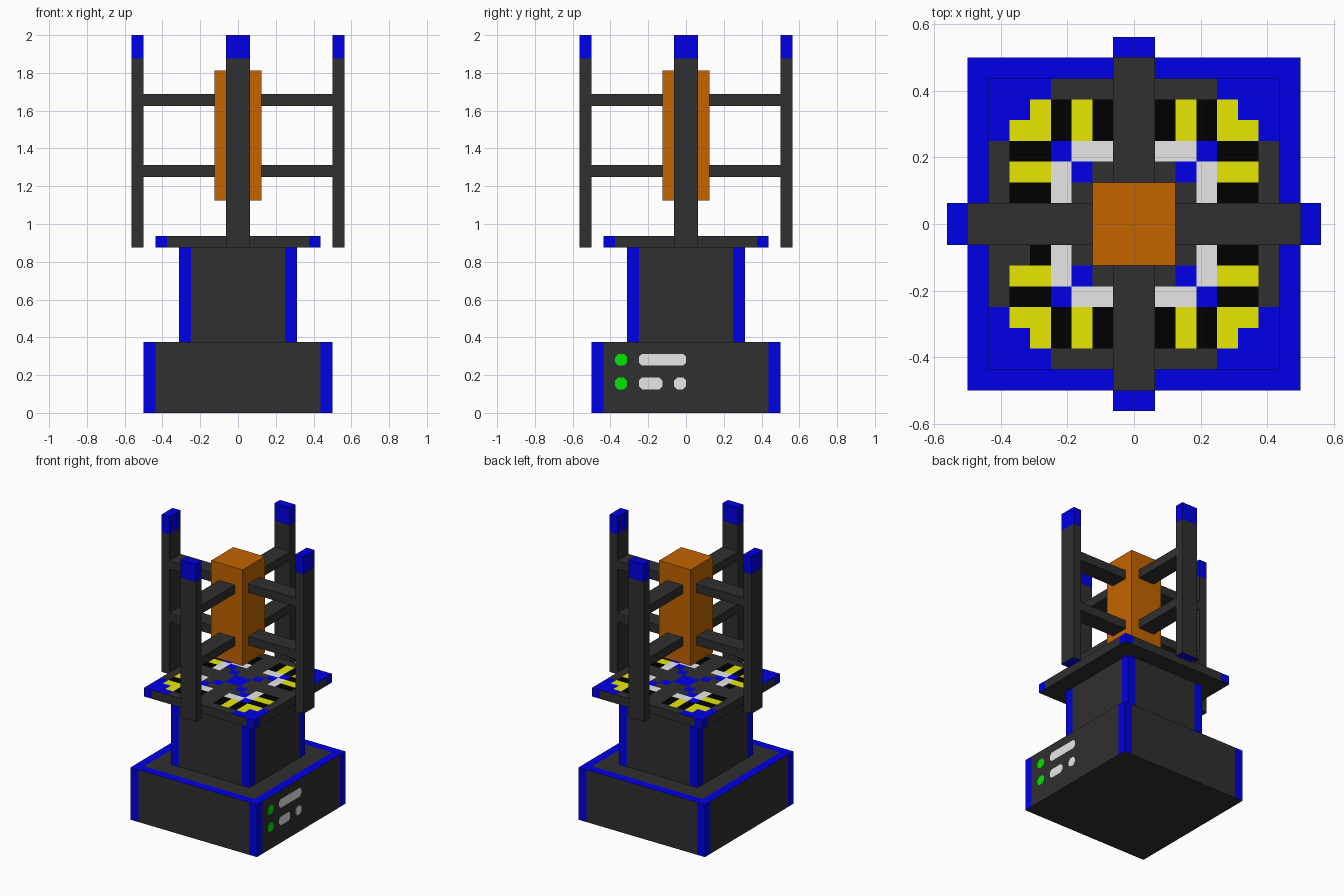
import bpy, bmesh
from mathutils import Vector

if "Cube" in bpy.data.objects:
    bpy.data.objects.remove(bpy.data.objects["Cube"])

U = 1 / 16  # the model is laid out on a 1/16 grid


def make_mat(name, rgb):
    m = bpy.data.materials.new(name)
    m.diffuse_color = (*rgb, 1)
    m.use_nodes = True
    m.node_tree.nodes["Principled BSDF"].inputs["Base Color"].default_value = m.diffuse_color
    return m


MATS = [make_mat("dark grey", (0.029, 0.029, 0.029)),
        make_mat("blue", (0.0, 0.0, 0.8)),
        make_mat("orange", (0.552, 0.127, 0.0)),
        make_mat("yellow", (0.8, 0.8, 0.0)),
        make_mat("black", (0.0, 0.0, 0.0)),
        make_mat("light grey", (0.8, 0.8, 0.8)),
        make_mat("green", (0.0, 0.8, 0.0))]
DARK, BLUE, ORANGE, YELLOW, BLACK, LIGHT, GREEN = range(7)


def finish(bm, name):
    me = bpy.data.meshes.new(name)
    bmesh.ops.remove_doubles(bm, verts=bm.verts, dist=1e-5)
    bmesh.ops.recalc_face_normals(bm, faces=bm.faces)
    bm.to_mesh(me)
    bm.free()
    for m in MATS:
        me.materials.append(m)
    ob = bpy.data.objects.new(name, me)
    bpy.context.collection.objects.link(ob)
    return ob


def cut_box(name, xs, ys, zs, rule):
    """Box cut at the given coordinates; rule(centre, axis, side) colours faces."""
    bm = bmesh.new()
    cuts = (xs, ys, zs)
    for axis in range(3):
        a, b = (axis + 1) % 3, (axis + 2) % 3
        for side, level in ((-1, cuts[axis][0]), (1, cuts[axis][-1])):
            for a0, a1 in zip(cuts[a], cuts[a][1:]):
                for b0, b1 in zip(cuts[b], cuts[b][1:]):
                    pts = []
                    for p, q in ((a0, b0), (a1, b0), (a1, b1), (a0, b1)):
                        v = Vector()
                        v[axis], v[a], v[b] = level, p, q
                        pts.append(v)
                    f = bm.faces.new([bm.verts.new(p) for p in pts])
                    f.material_index = rule(sum(pts, Vector()) / 4, axis, side)
    return finish(bm, name)


def rim(half):
    return [-half, -half + U, half - U, half]


def edge_rule(half, trim_top):
    """Blue strips on the vertical edges, optionally around the top too."""
    def rule(c, axis, side):
        if axis == 2:
            border = max(abs(c.x), abs(c.y)) > half - U
            return BLUE if trim_top and side > 0 and border else DARK
        return BLUE if min(abs(c.x), abs(c.y)) > half - U else DARK
    return rule


# Base and column
cut_box("base", rim(0.5), rim(0.5), [0, 0.375], edge_rule(0.5, True))
cut_box("column", rim(0.3125), rim(0.3125), [0.375, 0.875], edge_rule(0.3125, False))


# Platform with the painted hazard pattern on top
def platform_rule(c, axis, side):
    i, j = int(abs(c.x) / U), int(abs(c.y) / U)
    lo, hi = min(i, j), max(i, j)
    if axis != 2:
        return BLUE if lo == 6 else DARK
    if side < 0:
        return DARK
    if hi == 6:                         # outer border
        return BLUE if lo >= 4 else DARK
    if lo == hi:                        # diagonal cross
        return YELLOW if lo == 4 else BLUE
    if lo == 0 or hi < 3:               # plain inner area
        return DARK
    if hi == 3:                         # corner brackets
        return LIGHT
    if c.x < -5 * U and -2 * U < c.y < 0:  # one missing stripe end
        return DARK
    return BLACK if lo in (1, 3) else YELLOW


grid = [k * U for k in range(-7, 8)]
cut_box("platform", grid, grid, [0.875, 0.9375], platform_rule)

# Floating core
cut_box("core", [-0.125, 0.125], [-0.125, 0.125], [1.125, 1.8125], lambda *a: ORANGE)


# Four posts with blue tips, each tied to the core by two bars
def post_rule(c, axis, side):
    return BLUE if c.z > 1.875 or (axis == 2 and side < 0) else DARK


for label, along_y, s in (("right", 0, 1), ("left", 0, -1), ("back", 1, 1), ("front", 1, -1)):
    def place(name, r0, r1, zs, rule):
        span = sorted((s * r0, s * r1))
        wide = [-U, U]
        cut_box(name, wide if along_y else span, span if along_y else wide, zs, rule)

    place(label + "_post", 0.5, 0.5625, [0.875, 1.875, 2.0], post_rule)
    place(label + "_lower_bar", 0.125, 0.5, [1.25, 1.3125], lambda *a: DARK)
    place(label + "_upper_bar", 0.125, 0.5, [1.625, 1.6875], lambda *a: DARK)


# Indicator lamps and slots: thin chamfered plates on the right side of the base
def side_plate(name, y0, y1, z0, mat, ch=0.016):
    z1, x = z0 + U, 0.499
    outline = [(y0 + ch, z0), (y1 - ch, z0), (y1, z0 + ch), (y1, z1 - ch),
               (y1 - ch, z1), (y0 + ch, z1), (y0, z1 - ch), (y0, z0 + ch)]
    bm = bmesh.new()
    face = bm.faces.new([bm.verts.new((x, y, z)) for y, z in outline])
    ext = bmesh.ops.extrude_face_region(bm, geom=[face])
    moved = [g for g in ext["geom"] if isinstance(g, bmesh.types.BMVert)]
    bmesh.ops.translate(bm, verts=moved, vec=(0.002, 0, 0))
    for f in bm.faces:
        f.material_index = mat
    finish(bm, name)


side_plate("upper_lamp", -0.375, -0.3125, 0.25, GREEN)
side_plate("lower_lamp", -0.375, -0.3125, 0.125, GREEN)
side_plate("long_slot", -0.25, 0, 0.25, LIGHT)
side_plate("short_slot", -0.25, -0.125, 0.125, LIGHT)
side_plate("button", -0.0625, 0, 0.125, LIGHT)
